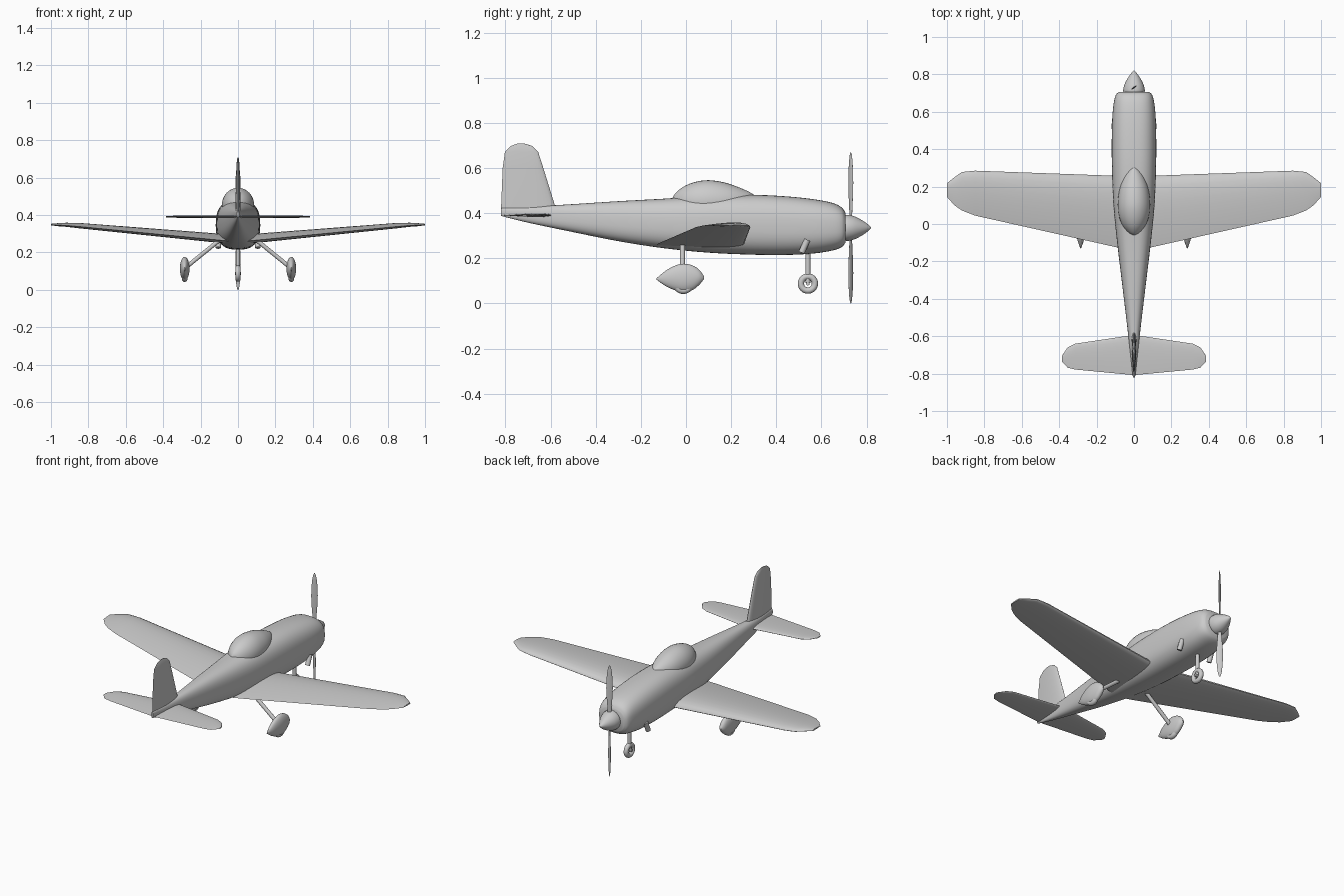
import bpy, bmesh
from math import sin, cos, pi, radians, sqrt
from mathutils import Vector, Matrix

if "Cube" in bpy.data.objects:
    bpy.data.objects.remove(bpy.data.objects["Cube"])


def finish(name, bm, mirror=False, angle=40):
    bmesh.ops.recalc_face_normals(bm, faces=bm.faces[:])
    me = bpy.data.meshes.new(name)
    bm.to_mesh(me)
    bm.free()
    ob = bpy.data.objects.new(name, me)
    bpy.context.collection.objects.link(ob)
    bpy.ops.object.select_all(action='DESELECT')
    ob.select_set(True)
    bpy.context.view_layer.objects.active = ob
    bpy.ops.object.shade_smooth_by_angle(angle=radians(angle))
    if mirror:
        ob.modifiers.new("Mirror", 'MIRROR')
    return ob


def loft(name, rings, mirror=False, angle=40):
    """Skin a list of point rings and cap both ends."""
    bm = bmesh.new()
    vs = [[bm.verts.new(p) for p in r] for r in rings]
    n = len(vs[0])
    for a, b in zip(vs, vs[1:]):
        for i in range(n):
            j = (i + 1) % n
            bm.faces.new((a[i], a[j], b[j], b[i]))
    bm.faces.new(vs[0])
    bm.faces.new(vs[-1])
    return finish(name, bm, mirror, angle)


def smooth_sections(secs, steps=4):
    """Catmull-Rom interpolation between sections."""
    s = [Vector(q) for q in secs]
    s = [s[0] * 2 - s[1]] + s + [s[-1] * 2 - s[-2]]
    out = []
    for a, b, c, d in zip(s, s[1:], s[2:], s[3:]):
        for k in range(steps):
            t = k / steps
            out.append(0.5 * (2 * b + (c - a) * t + (2 * a - 5 * b + 4 * c - d) * t * t
                              + (3 * b - a - 3 * c + d) * t ** 3))
    return out + [s[-2]]


def body(name, secs, power=2.0, x0=0.0, n=32, mirror=False):
    """Loft along y; each section is (y, bottom z, top z, half width)."""
    def sp(v):
        return (abs(v) ** (2 / power)) * (1 if v >= 0 else -1)
    rings = []
    for y, zb, zt, hw in smooth_sections(secs):
        rings.append([(x0 + hw * sp(cos(2 * pi * i / n)), y,
                       (zb + zt) / 2 + (zt - zb) / 2 * sp(sin(2 * pi * i / n)))
                      for i in range(n)])
    return loft(name, rings, mirror)


def airfoil(le, te, up, low, n=24):
    """(y, height) points of a wing section."""
    pts = []
    for i in range(n):
        a = 2 * pi * i / n
        u = (1 + cos(a)) / 2
        h = 10 * (.2969 * sqrt(u) - .126 * u - .3516 * u**2 + .2843 * u**3 - .1015 * u**4)
        s = sin(a)
        pts.append((le + (te - le) * u, h * (up if s >= 0 else -low) if abs(s) > 1e-6
                    else (h * up if u > .5 else 0)))
    return pts


def rod(name, a, b, r, mirror=False, n=16):
    a, b = Vector(a), Vector(b)
    q = (b - a).to_track_quat('Z', 'Y')
    rings = [[p + q @ Vector((r * cos(2 * pi * i / n), r * sin(2 * pi * i / n), 0))
              for i in range(n)] for p in (a, b)]
    return loft(name, rings, mirror)


def tyre(name, c, major, minor, mirror=False, n=32, m=14):
    rings = []
    for k in range(n + 1):
        t = 2 * pi * k / n
        rings.append([(c[0] + minor * sin(2 * pi * i / m),
                       c[1] + (major + minor * cos(2 * pi * i / m)) * cos(t),
                       c[2] + (major + minor * cos(2 * pi * i / m)) * sin(t))
                      for i in range(m)])
    bm = bmesh.new()
    vs = [[bm.verts.new(p) for p in r] for r in rings[:-1]]
    for k in range(n):
        a, b = vs[k], vs[(k + 1) % n]
        for i in range(m):
            j = (i + 1) % m
            bm.faces.new((a[i], a[j], b[j], b[i]))
    return finish(name, bm, mirror)


# Fuselage
body("fuselage", [
    (-.82, .388, .422, .006), (-.7, .358, .428, .019), (-.5, .316, .44, .042),
    (-.3, .276, .453, .066), (-.1, .245, .464, .09), (.1, .225, .477, .11),
    (.3, .216, .481, .118), (.45, .215, .474, .119), (.57, .222, .461, .116),
    (.65, .235, .445, .108), (.69, .25, .425, .097), (.707, .27, .4, .08)], 2.6, n=40)

# Canopy bubble
body("canopy", [
    (-.06, .45, .468, .006), (-.045, .45, .49, .032), (-.01, .45, .518, .06),
    (.04, .45, .538, .08), (.1, .45, .546, .087), (.17, .45, .536, .081),
    (.23, .45, .516, .064), (.28, .45, .494, .038), (.31, .45, .476, .006)]
    and [(y, .9 - zt, zt, w) for y, zt, w in (
        (-.06, .468, .006), (-.045, .49, .032), (-.01, .518, .06), (.04, .538, .08),
        (.1, .546, .087), (.17, .536, .081), (.23, .516, .064), (.28, .494, .038),
        (.31, .476, .006))])

# Spinner
body("spinner", [(y, .335 - r, .335 + r, r) for y, r in (
    (.7, .055), (.715, .058), (.74, .053), (.765, .042), (.79, .027), (.81, .012), (.82, .002))])

# Propeller blades
for k, name in enumerate(("upper_blade", "lower_blade")):
    tw, rings = radians(35), []
    for r, c in ((.03, .008), (.09, .012), (.15, .0165), (.2, .018), (.26, .016),
                 (.3, .012), (.325, .007), (.335, .002)):
        ring = []
        for i in range(16):
            a = 2 * pi * i / 16
            p = Vector((c * cos(a), c * .25 * sin(a), r))
            p = Matrix.Rotation(pi * k, 3, 'Y') @ Matrix.Rotation(tw, 3, 'Z') @ p
            ring.append(p + Vector((0, .73, .335)))
        rings.append(ring)
    loft(name, rings)

# Wings: x, leading y, trailing y, chord z, upper, lower thickness
loft("wings", [[(x, y, z + h) for y, h in airfoil(le, te, up, lo)]
     for x, le, te, z, up, lo in (
        (.03, .255, -.135, .258, .036, .014), (.1, .258, -.123, .265, .036, .014),
        (.85, .285, .045, .338, .02, .009), (.92, .278, .072, .344, .015, .007),
        (.96, .25, .1, .346, .011, .006), (1.0, .218, .145, .348, .005, .003))], True)

# Tailplane
loft("tailplane", [[(x, y, .391 + h) for y, h in airfoil(le, te, t, t)]
     for x, le, te, t in (
        (.0, -.593, -.808, .008), (.315, -.64, -.778, .006), (.355, -.66, -.768, .005),
        (.385, -.705, -.735, .003))], True)

# Fin
loft("fin", [[(h, y, z) for y, h in airfoil(le, te, t, t)]
     for z, le, te, t in (
        (.4, -.57, -.82, .014), (.6, -.632, -.812, .011), (.672, -.655, -.802, .008),
        (.698, -.682, -.775, .005), (.708, -.715, -.748, .002))])

# Main gear: struts, wheel fairings, wheels
rod("main_struts", (.1, -.015, .265), (.285, -.015, .115), .011, True)
body("wheel_fairings", [
    (-.13, .105, .112, .002), (-.09, .077, .145, .016), (-.05, .059, .167, .023),
    (-.01, .05, .176, .026), (.03, .06, .168, .024), (.06, .084, .148, .018),
    (.08, .108, .12, .005)], x0=.285, n=24, mirror=True)
tyre("main_wheels", (.285, -.012, .09), .033, .015, True)

# Nose gear
rod("nose_strut", (0, .54, .25), (0, .54, .09), .011)
rod("nose_axle", (-.016, .54, .088), (.016, .54, .088), .008)
tyre("nose_wheel", (0, .54, .088), .031, .014)

# Exhaust stubs
rod("exhaust_stubs", (.105, .537, .282), (.106, .512, .225), .014, True)
